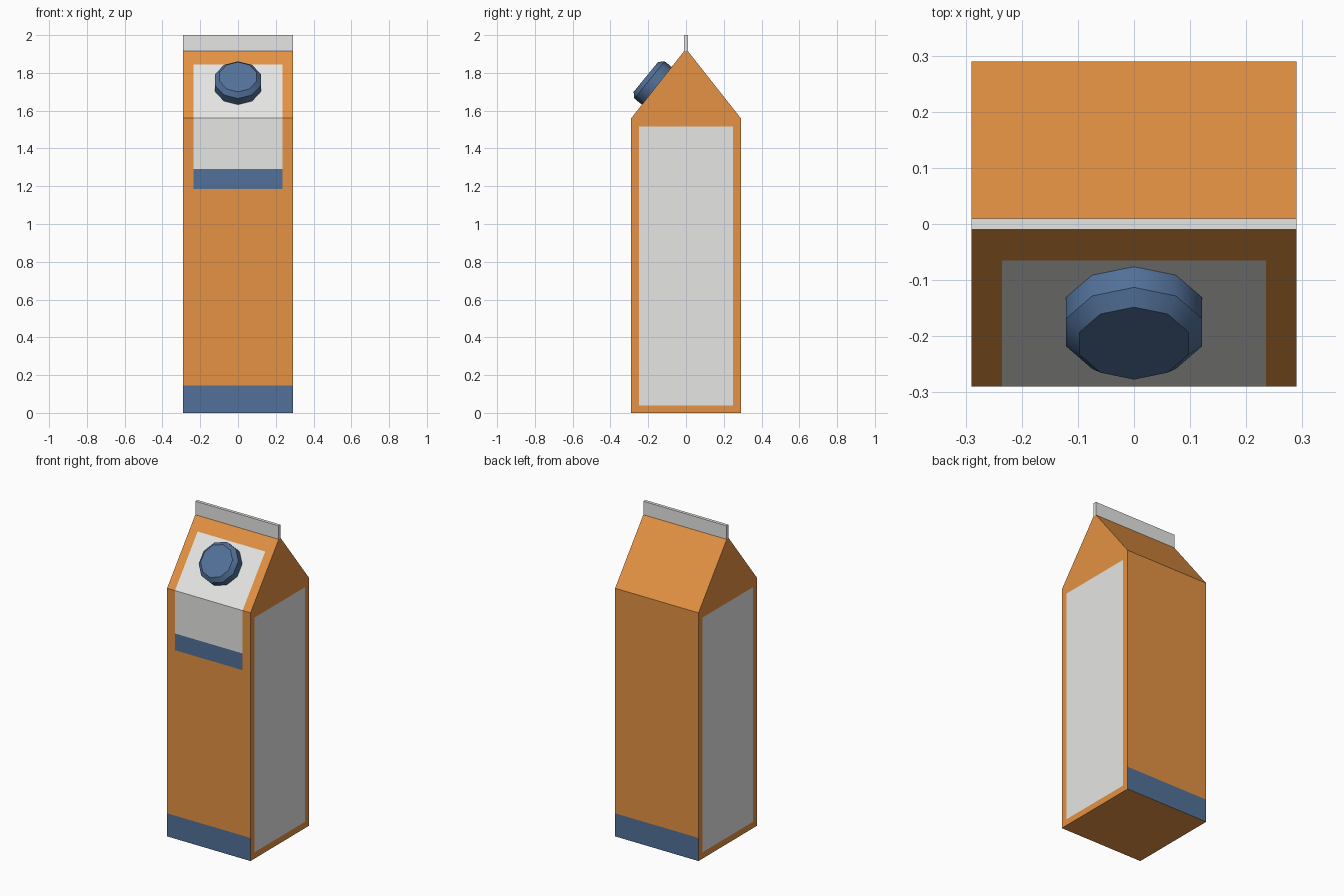
import bpy, bmesh, math
from mathutils import Vector, Matrix

if "Cube" in bpy.data.objects:
    bpy.data.objects.remove(bpy.data.objects["Cube"])


def material(name, rgb):
    m = bpy.data.materials.new(name)
    m.diffuse_color = (*rgb, 1)
    m.use_nodes = True
    m.node_tree.nodes["Principled BSDF"].inputs["Base Color"].default_value = m.diffuse_color
    return m


ORANGE = material("orange card", (0.78, 0.29, 0.056))
WHITE = material("off white", (0.79, 0.79, 0.78))
BLUE = material("muted blue", (0.085, 0.165, 0.32))

W, EAVE, RIDGE, TOP, FIN = 0.29, 1.56, 1.915, 2.0, 0.01


def finish(bm, name, mats):
    bmesh.ops.recalc_face_normals(bm, faces=bm.faces)
    me = bpy.data.meshes.new(name)
    bm.to_mesh(me)
    bm.free()
    for m in mats:
        me.materials.append(m)
    ob = bpy.data.objects.new(name, me)
    bpy.context.collection.objects.link(ob)
    return ob


def extrude_profile(points):
    """Extrude a y-z outline across the full carton width."""
    bm = bmesh.new()
    face = bm.faces.new([bm.verts.new((-W, y, z)) for y, z in points])
    new = bmesh.ops.extrude_face_region(bm, geom=[face])["geom"]
    verts = [g for g in new if isinstance(g, bmesh.types.BMVert)]
    bmesh.ops.translate(bm, verts=verts, vec=(2 * W, 0, 0))
    return bm


# Carton body with gable roof
bm = extrude_profile([(-W, 0), (W, 0), (W, EAVE), (FIN, RIDGE), (-FIN, RIDGE), (-W, EAVE)])

# Cut lines for the printed panels
cuts = [("X", s * 0.235) for s in (-1, 1)] + [("Y", s * 0.25) for s in (-1, 1)]
cuts += [("Z", z) for z in (0.04, 0.145, 1.185, 1.29, 1.515, 1.845)]
axes = {"X": Vector((1, 0, 0)), "Y": Vector((0, 1, 0)), "Z": Vector((0, 0, 1))}
for axis, d in cuts:
    bmesh.ops.bisect_plane(bm, geom=bm.verts[:] + bm.edges[:] + bm.faces[:],
                           plane_co=axes[axis] * d, plane_no=axes[axis])
bmesh.ops.recalc_face_normals(bm, faces=bm.faces)

# Colour the panels by direction and position
for f in bm.faces:
    n, c = f.normal, f.calc_center_median()
    if abs(n.x) > 0.9:                                   # side labels
        if abs(c.y) < 0.25 and 0.04 < c.z < 1.515:
            f.material_index = 1
    elif abs(n.y) > 0.5:
        if c.z < 0.145:                                  # bottom stripes
            f.material_index = 2
        elif n.y < 0 and abs(c.x) < 0.235:               # front label
            if 1.185 < c.z < 1.29:
                f.material_index = 2
            elif 1.29 < c.z < 1.845:
                f.material_index = 1
finish(bm, "carton_body", [ORANGE, WHITE, BLUE])

# Sealed fin along the ridge
bm = extrude_profile([(-FIN, RIDGE), (FIN, RIDGE), (FIN, TOP), (-FIN, TOP)])
finish(bm, "top_seal", [WHITE])

# Ten-sided screw cap with a chamfered rim, set square to the front roof slope
bm = bmesh.new()
rings = []
for r, h in ((0.127, -0.005), (0.127, 0.052), (0.102, 0.077)):
    rings.append([bm.verts.new((r * math.sin(a), r * math.cos(a), h))
                  for a in (i * math.tau / 10 for i in range(10))])
for lo, hi in zip(rings, rings[1:]):
    for i in range(10):
        j = (i + 1) % 10
        bm.faces.new((lo[i], lo[j], hi[j], hi[i]))
bm.faces.new(rings[0])
bm.faces.new(rings[-1])
tilt = math.atan2(RIDGE - EAVE, W)
bm.transform(Matrix.Translation((0, -0.153, 1.73)) @ Matrix.Rotation(tilt, 4, "X"))
cap = finish(bm, "screw_cap", [BLUE])
bpy.context.view_layer.objects.active = cap
cap.select_set(True)
bpy.ops.object.shade_smooth_by_angle(angle=math.radians(40))
